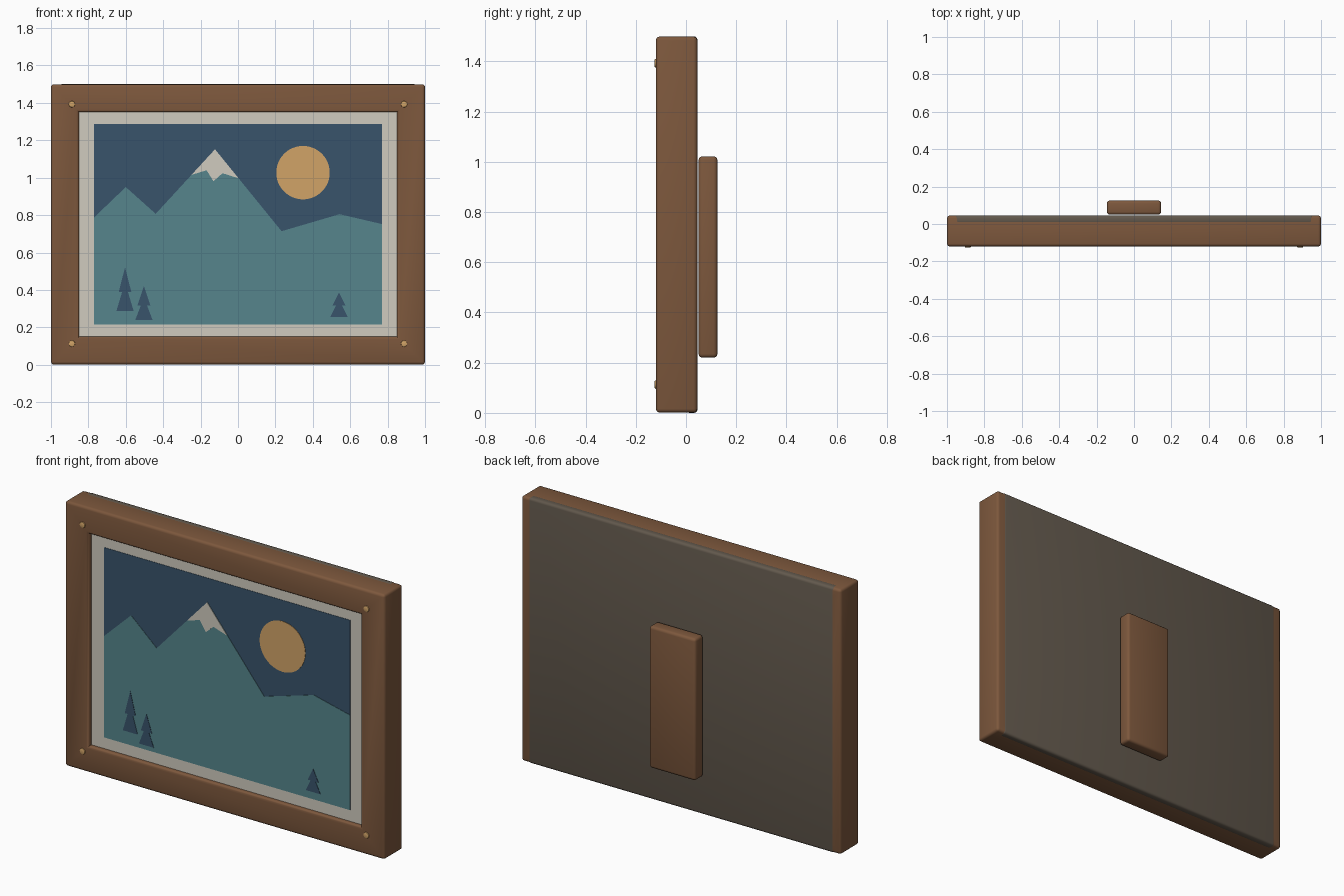
import bpy, bmesh, math
from mathutils import Matrix, Vector

if "Cube" in bpy.data.objects:
    bpy.data.objects.remove(bpy.data.objects["Cube"])


def material(name, rgb):
    m = bpy.data.materials.new(name)
    m.diffuse_color = (*rgb, 1)
    m.use_nodes = True
    m.node_tree.nodes["Principled BSDF"].inputs["Base Color"].default_value = m.diffuse_color
    return m


WOOD = material("brown wood", (0.205, 0.097, 0.046))
BOARD = material("grey brown board", (0.122, 0.098, 0.073))
CREAM = material("cream", (0.63, 0.60, 0.52))
NAVY = material("night blue", (0.040, 0.087, 0.148))
TEAL = material("teal", (0.092, 0.235, 0.264))
GOLD = material("gold", (0.64, 0.37, 0.136))


def finish(bm, name, mat, smooth=True):
    bmesh.ops.recalc_face_normals(bm, faces=bm.faces)
    me = bpy.data.meshes.new(name)
    bm.to_mesh(me)
    bm.free()
    ob = bpy.data.objects.new(name, me)
    me.materials.append(mat)
    bpy.context.collection.objects.link(ob)
    if smooth:
        bpy.ops.object.select_all(action='DESELECT')
        ob.select_set(True)
        bpy.context.view_layer.objects.active = ob
        bpy.ops.object.shade_smooth_by_angle(angle=math.radians(35))
    return ob


def round_edges(bm, edges, width, segments=3):
    bmesh.ops.bevel(bm, geom=edges, offset=width, offset_type='OFFSET',
                    segments=segments, profile=0.5, affect='EDGES')


def box(name, mat, lo, hi, bevel=0.0):
    lo, hi = Vector(lo), Vector(hi)
    size = hi - lo
    bm = bmesh.new()
    bmesh.ops.create_cube(bm, size=1, matrix=Matrix.Translation((lo + hi) / 2)
                          @ Matrix.Diagonal((*size, 1)))
    if bevel:
        round_edges(bm, bm.edges[:], bevel)
    return finish(bm, name, mat, bevel > 0)


def plate(name, mat, points, y, thick=0.002):
    """Thin cut-out in the xz plane whose front lies at y."""
    bm = bmesh.new()
    face = bm.faces.new([bm.verts.new((x, y, z)) for x, z in points])
    ext = bmesh.ops.extrude_face_region(bm, geom=[face], use_keep_orig=True)
    moved = [v for v in ext["geom"] if isinstance(v, bmesh.types.BMVert)]
    bmesh.ops.translate(bm, verts=moved, vec=(0, thick, 0))
    return finish(bm, name, mat, False)


def rect(x, z0, z1):
    return [(-x, z0), (x, z0), (x, z1), (-x, z1)]


# Frame: rectangular ring with rounded rims
bm = bmesh.new()
outer, inner = rect(1.0, 0.001, 1.499), rect(0.85, 0.15, 1.35)
loops = [[bm.verts.new((x, y, z)) for x, z in shape]
         for shape, y in ((outer, -0.12), (outer, 0.045), (inner, 0.045), (inner, -0.12))]
for i in range(4):
    a, b = loops[i], loops[(i + 1) % 4]
    for j in range(4):
        k = (j + 1) % 4
        bm.faces.new((a[j], a[k], b[k], b[j]))
concave = {v for loop in loops[2:] for v in loop}
rims = [e for e in bm.edges
        if not (set(e.verts) <= concave and abs(e.verts[0].co.y - e.verts[1].co.y) > 0.01)
        and len({v in concave for v in e.verts}) == 1]
round_edges(bm, rims, 0.015)
finish(bm, "frame", WOOD)

# Backing board and easel support
box("backing_board", BOARD, (-0.957, 0.0, 0.0), (0.957, 0.046, 1.5), 0.014)
box("back_support", WOOD, (-0.145, 0.05, 0.22), (0.145, 0.125, 1.022), 0.015)

# Mount and layered picture
box("mount", CREAM, (-0.86, -0.095, 0.14), (0.86, 0.005, 1.36))
plate("sky", NAVY, rect(0.77, 0.215, 1.288), -0.097)
plate("mountains", TEAL, [(-0.77, 0.215), (0.77, 0.215), (0.77, 0.752), (0.543, 0.805),
                          (0.233, 0.714), (-0.123, 1.152), (-0.44, 0.807),
                          (-0.60, 0.95), (-0.77, 0.787)], -0.099)
plate("snow_cap", CREAM, [(-0.123, 1.152), (-0.249, 1.015), (-0.168, 1.04),
                          (-0.131, 0.981), (-0.083, 1.024), (0.003, 0.997)], -0.101)
plate("sun", GOLD, [(0.3475 + 0.143 * math.cos(2 * math.pi * i / 48),
                     1.027 + 0.143 * math.sin(2 * math.pi * i / 48)) for i in range(48)], -0.099)

# Trees: two stacked triangles each
for n, (x, base, mid, top) in enumerate([(-0.604, 0.288, 0.388, 0.521),
                                         (-0.503, 0.240, 0.318, 0.420),
                                         (0.540, 0.256, 0.318, 0.387)], 1):
    notch = 0.016
    plate(f"tree_{n}", NAVY, [(x - 0.046, base), (x + 0.046, base), (x + notch, mid),
                              (x + 0.034, mid), (x, top), (x - 0.034, mid),
                              (x - notch, mid)], -0.101)

# Corner studs
for x in (-0.888, 0.888):
    for z in (0.113, 1.393):
        bm = bmesh.new()
        bmesh.ops.create_cone(bm, cap_ends=True, segments=16, radius1=0.017, radius2=0.017,
                              depth=0.02, matrix=Matrix.Translation((x, -0.115, z))
                              @ Matrix.Rotation(math.pi / 2, 4, 'X'))
        front = [e for e in bm.edges if all(v.co.y < -0.12 for v in e.verts)]
        round_edges(bm, front, 0.004, 2)
        finish(bm, f"stud_{'left' if x < 0 else 'right'}_{'low' if z < 1 else 'high'}", GOLD)
